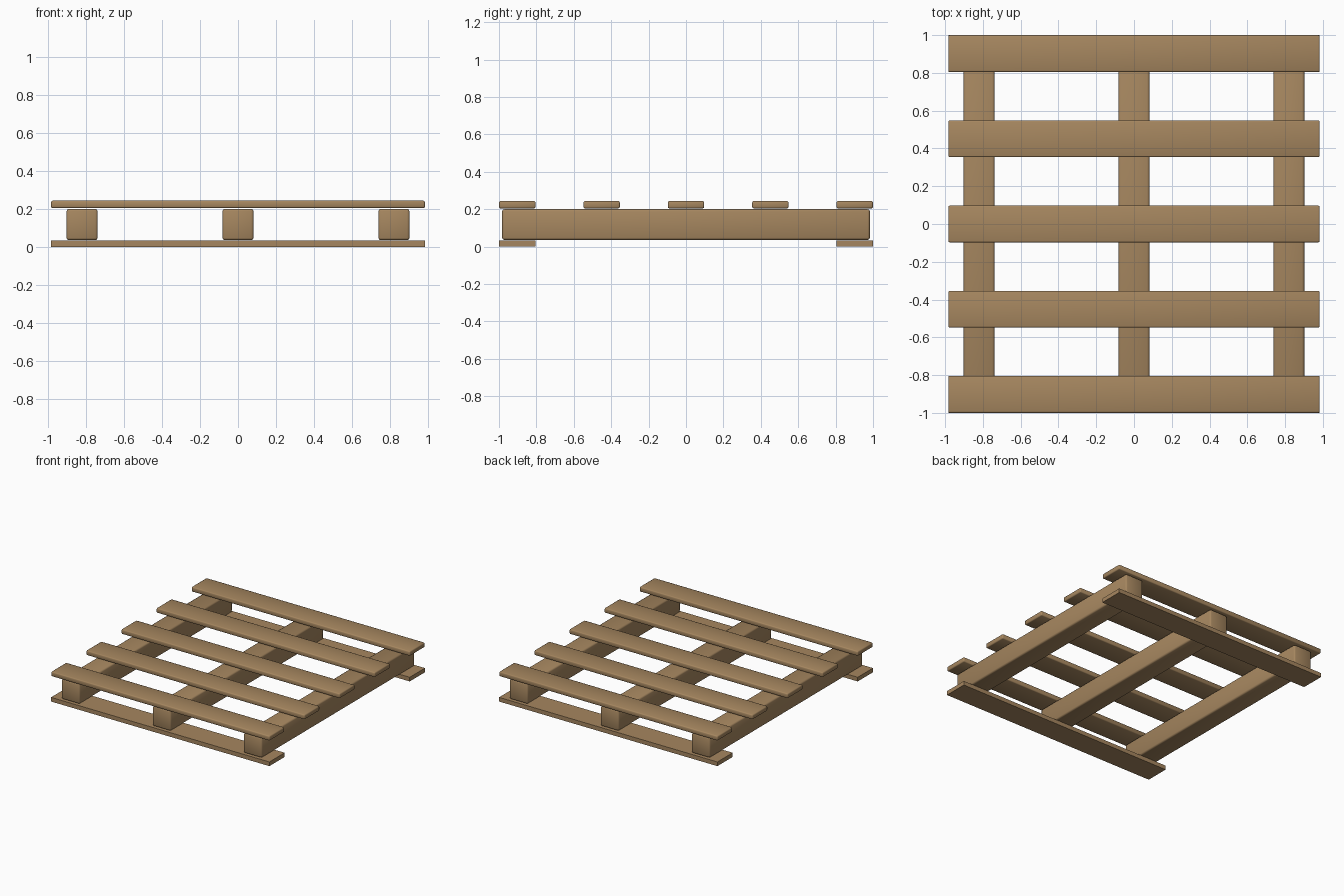
import bpy

if "Cube" in bpy.data.objects:
    bpy.data.objects.remove(bpy.data.objects["Cube"], do_unlink=True)

# Single wood colour
wood = bpy.data.materials.new("brown_wood")
wood.use_nodes = True
colour = (0.38, 0.24, 0.115, 1)
wood.diffuse_color = colour
wood.node_tree.nodes["Principled BSDF"].inputs["Base Color"].default_value = colour


def timber(name, centre, size, bevel=0.0):
    """Box-shaped piece of wood; bevelled pieces are softly shaded."""
    bpy.ops.mesh.primitive_cube_add(size=1, location=centre)
    obj = bpy.context.object
    obj.name = name
    obj.scale = size
    bpy.ops.object.transform_apply(location=False, rotation=False, scale=True)
    obj.data.materials.append(wood)
    if bevel:
        mod = obj.modifiers.new("rounded_edges", "BEVEL")
        mod.width = bevel
        mod.segments = 2
        bpy.ops.object.shade_smooth()
    return obj


# Top deck boards
for i in range(5):
    timber(f"top_board_{i + 1}", (0, (i - 2) * 0.451, 0.224), (1.966, 0.195, 0.039), 0.008)

# Long bearers beneath the deck
for side, x in (("right", -0.82), ("middle", 0), ("left", 0.82)):
    timber(f"{side}_bearer", (x, 0, 0.118), (0.163, 1.966, 0.164), 0.012)

# Plain bottom boards at the front and back
for end, y in (("front", -0.902), ("back", 0.902)):
    timber(f"{end}_bottom_board", (0, y, 0.017), (1.966, 0.196, 0.034))
